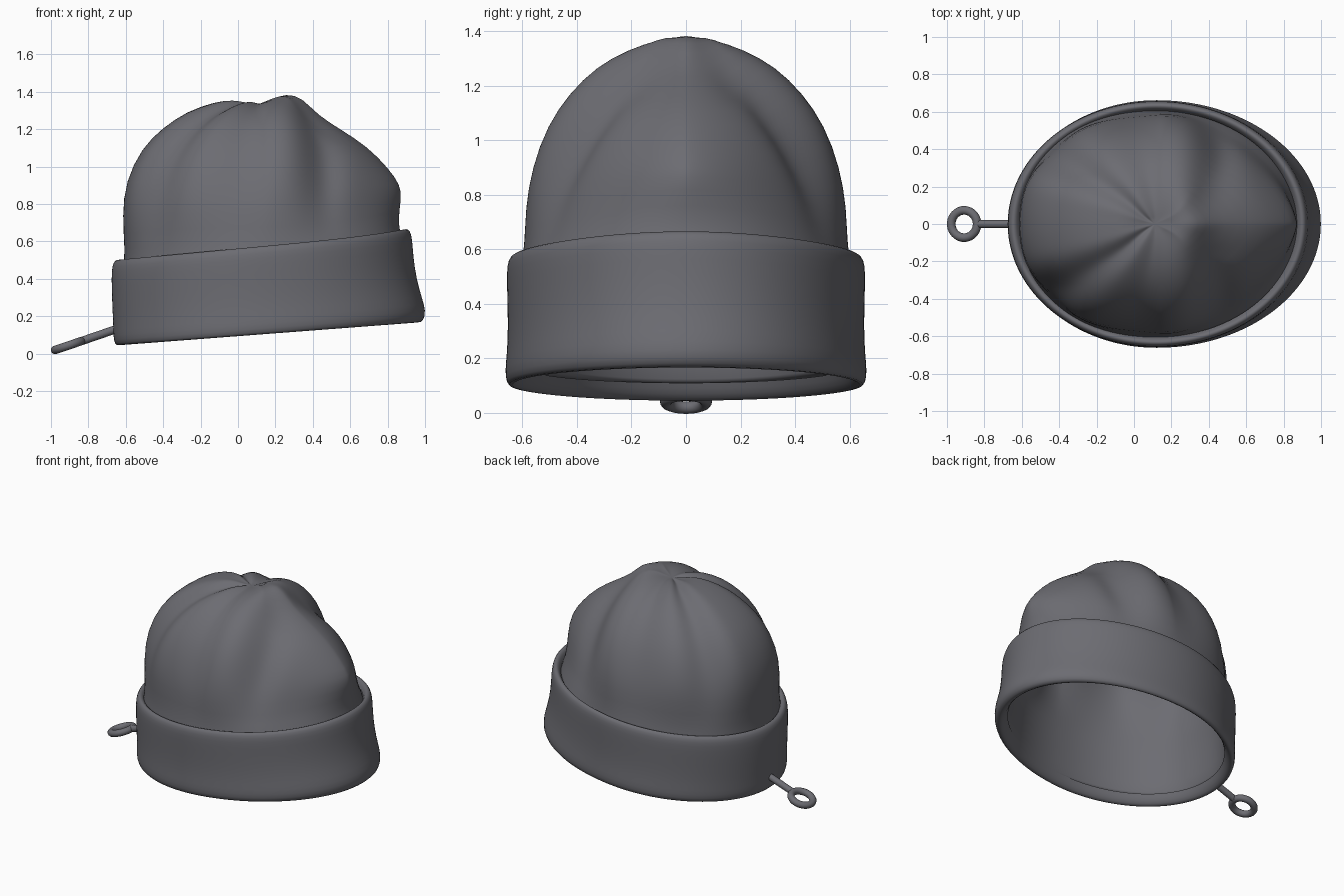
import bpy, math
from mathutils import Vector

if "Cube" in bpy.data.objects:
    bpy.data.objects.remove(bpy.data.objects["Cube"])

grey = bpy.data.materials.new("charcoal grey")
grey.diffuse_color = (0.15, 0.15, 0.168, 1)
grey.use_nodes = True
grey.node_tree.nodes["Principled BSDF"].inputs["Base Color"].default_value = grey.diffuse_color
N = 96


def power(v, p):
    return math.copysign(abs(v) ** p, v)


def bell(v, mid, width):
    return math.exp(-((v - mid) / width) ** 2)


def finish(obj):
    obj.data.materials.clear()
    obj.data.materials.append(grey)
    for p in obj.data.polygons:
        p.use_smooth = True


def loft(name, rings, apex=None, thickness=0):
    """Skin a stack of closed rings, optionally closed by one top point."""
    verts = [p for r in rings for p in r]
    faces = []
    for i in range(len(rings) - 1):
        for j in range(N):
            k = (j + 1) % N
            faces.append((i * N + j, i * N + k, (i + 1) * N + k, (i + 1) * N + j))
    if apex:
        verts.append(apex)
        b = (len(rings) - 1) * N
        faces += [(b + j, b + (j + 1) % N, len(verts) - 1) for j in range(N)]
    me = bpy.data.meshes.new(name)
    me.from_pydata(verts, [], faces)
    obj = bpy.data.objects.new(name, me)
    bpy.context.collection.objects.link(obj)
    finish(obj)
    if thickness:
        s = obj.modifiers.new("thickness", 'SOLIDIFY')
        s.thickness = thickness
        s.offset = -1
    m = obj.modifiers.new("smooth", 'SUBSURF')
    m.levels = m.render_levels = 1
    return obj


# Knitted crown reaching down inside the cuff:
# left x,z / right x,z / side y,z / plan roundness on the right / fold strength
crown = [
    (-.628, .09, .940, .215, .628, .140, 2.0, 0),
    (-.625, .30, .905, .42, .622, .350, 2.0, 0),
    (-.615, .46, .880, .62, .612, .530, 2.0, 0),
    (-.603, .54, .852, .69, .592, .600, 1.85, .1),
    (-.620, .74, .874, .83, .590, .750, 1.58, .4),
    (-.602, .92, .870, .90, .562, .890, 1.5, .8),
    (-.515, 1.10, .805, .99, .505, 1.04, 1.5, 1),
    (-.405, 1.205, .695, 1.105, .425, 1.155, 1.55, 1),
    (-.275, 1.295, .555, 1.195, .330, 1.25, 1.6, 1),
    (-.120, 1.347, .425, 1.275, .215, 1.312, 1.7, 1),
    (-.030, 1.356, .345, 1.367, .120, 1.335, 1.9, .8),
    (.030, 1.342, .262, 1.394, .060, 1.340, 2.0, .5),
]
rings = []
for xl, zl, xr, zr, b, zs, n, s in crown:
    ring = []
    cx = .13
    for j in range(N):
        a = 2 * math.pi * j / N
        c, sn = math.cos(a), math.sin(a)
        e = 2 / n if c > 0 else .93
        x = power(c, e) * ((xr - cx) if c > 0 else (cx - xl))
        y = power(sn, e) * b
        z = c * c * (zr if c > 0 else zl) + sn * sn * zs
        # soft radial folds over the rounder half
        deg = math.degrees(math.acos(max(-1, min(1, c))))
        d = s * (.07 * bell(deg, 140, 11) + .035 * bell(deg, 97, 10)
                 - .025 * bell(deg, 120, 10) - .01 * bell(deg, 160, 9))
        x, y, z = cx + x * (1 - d), y * (1 - d), z - d * .5 * max(0, z - .7)
        # cross ridge with a deep crease beside it
        g = s * (.05 * bell(x, .27, .12) - .10 * bell(x, .46, .085))
        y *= 1 + g
        z += g * max(0, z - .6) * min(1, abs(sn) * 1.3) ** 2
        ring.append((x, y, z))
    rings.append(ring)
loft("crown", rings, apex=(.11, 0, 1.333), thickness=.035)

# Turned-up cuff: height fraction, right x, left x, half width
cuff = [
    (.14, .905, -.595, .596), (.05, .925, -.608, .610), (-.01, .96, -.637, .638),
    (.02, .995, -.660, .660), (.12, 1.004, -.667, .664), (.25, .985, -.667, .657),
    (.45, .955, -.672, .653), (.70, .937, -.676, .656), (.88, .932, -.676, .658),
    (.97, .922, -.668, .653), (1.01, .900, -.648, .635), (.985, .88, -.628, .618),
    (.93, .868, -.614, .605),
]
rings = []
for f, xr, xl, b in cuff:
    ring = []
    for j in range(N):
        a = 2 * math.pi * j / N
        c = math.cos(a)
        x = .12 + c * ((xr - .12) if c > 0 else (.12 - xl))
        low = .091 + .076 * x
        top = .562 + .094 * x + .03 * max(0, x) ** 4
        ring.append((x, math.sin(a) * b, low + f * (top - low)))
    rings.append(ring)
loft("cuff", rings)

# Small loop on a stem at the left edge
tilt = .328
bpy.ops.mesh.primitive_torus_add(location=(-.908, 0, .043), rotation=(0, -tilt, 0),
                                 major_radius=.073, minor_radius=.023,
                                 major_segments=40, minor_segments=14)
bpy.context.object.name = "loop_ring"
finish(bpy.context.object)
p, q = Vector((-.84, 0, .066)), Vector((-.645, 0, .133))
bpy.ops.mesh.primitive_cylinder_add(vertices=20, radius=.022, depth=(q - p).length,
                                    location=(p + q) / 2,
                                    rotation=(q - p).to_track_quat('Z', 'Y').to_euler())
bpy.context.object.name = "loop_stem"
finish(bpy.context.object)
bpy.ops.object.shade_smooth_by_angle()
